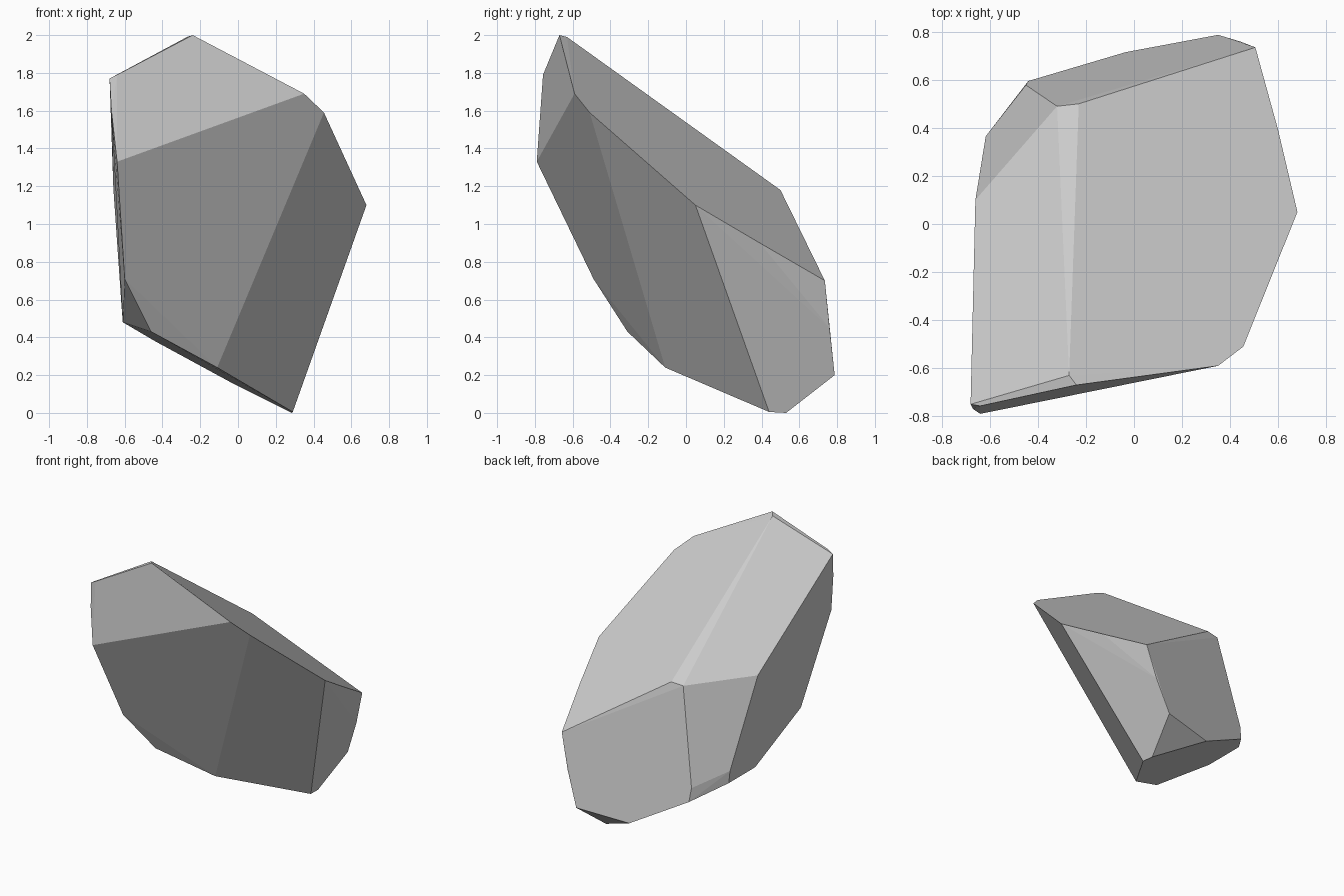
import bpy, bmesh
from math import radians

if "Cube" in bpy.data.objects:
    bpy.data.objects.remove(bpy.data.objects["Cube"])

# Corner points of the faceted stone, grouped by region
top_ridge = [(-.24, -.67, 2), (-.27, -.63, 1.99), (-.23, .50, 1.18), (-.32, .49, 1.17)]
front = [(-.68, -.75, 1.77), (-.64, -.757, 1.79), (-.67, -.77, 1.60), (-.64, -.79, 1.33),
         (.35, -.59, 1.69), (.455, -.51, 1.59)]
right_back = [(.68, .05, 1.10), (.60, .39, .90), (.505, .735, .70),
              (.44, .76, .45), (.35, .787, .20)]
left = [(-.66, .10, 1.19), (-.617, .365, .57), (-.45, .578, .48), (-.60, -.49, .71)]
base = [(.29, .44, .005), (.285, .53, 0), (-.11, -.11, .24), (-.46, -.31, .43),
        (-.61, .06, .48), (-.61, .37, .48), (-.44, .595, .38), (-.035, .715, .16)]

# Wrap the corners in a convex skin and merge nearly flat facets
bm = bmesh.new()
for p in top_ridge + front + right_back + left + base:
    bm.verts.new(p)
bmesh.ops.convex_hull(bm, input=bm.verts[:])
loose = [v for v in bm.verts if not v.link_faces]
bmesh.ops.delete(bm, geom=loose, context='VERTS')
bmesh.ops.dissolve_limit(bm, angle_limit=radians(2.5), verts=bm.verts[:], edges=bm.edges[:])
bmesh.ops.recalc_face_normals(bm, faces=bm.faces[:])

mesh = bpy.data.meshes.new("rock")
bm.to_mesh(mesh)
bm.free()
bpy.context.collection.objects.link(bpy.data.objects.new("rock", mesh))
